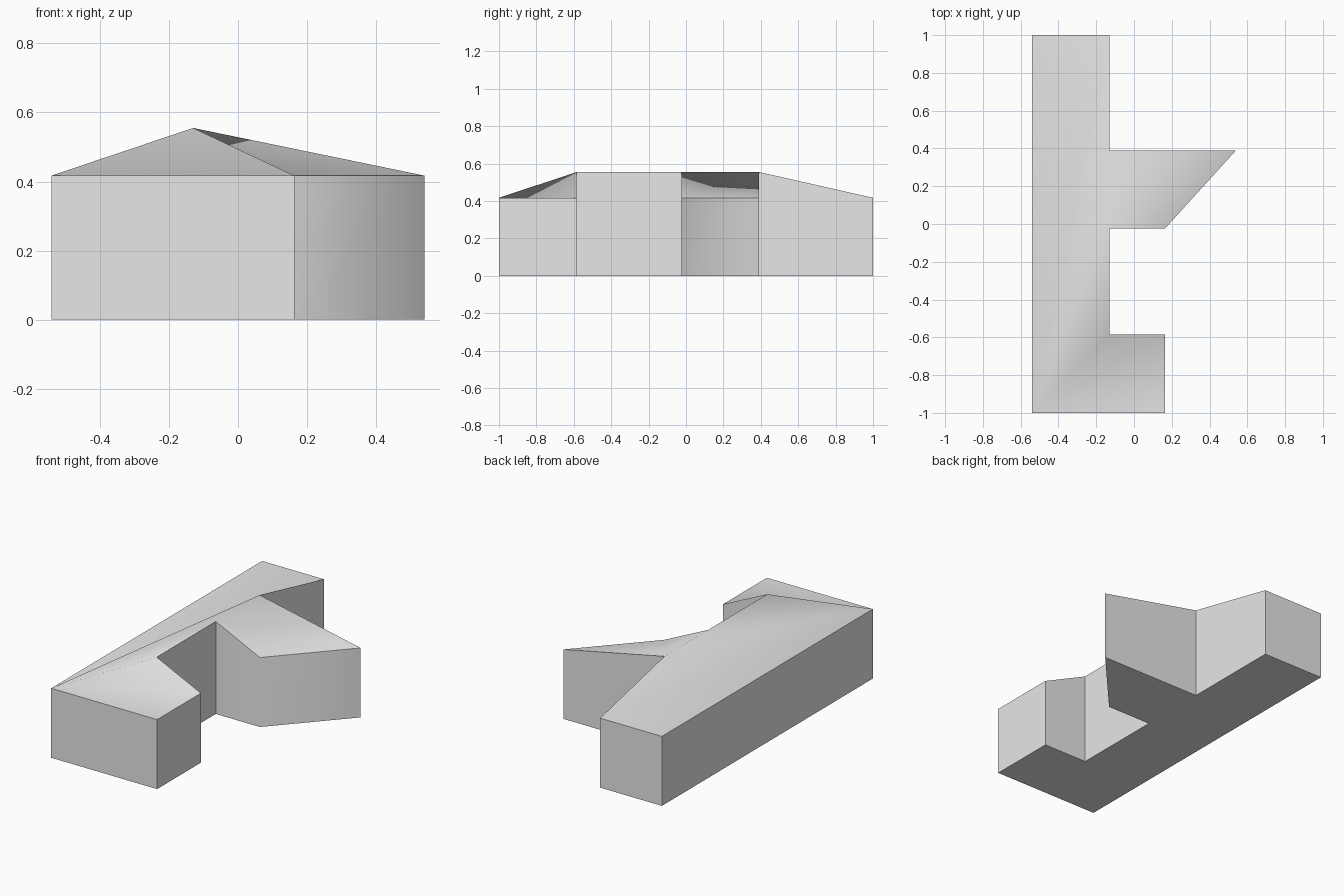
import bpy, bmesh
from math import radians

cube = bpy.data.objects.get("Cube")
if cube:
    bpy.data.objects.remove(cube, do_unlink=True)

EAVE, RIDGE = 0.417, 0.555

# Footprint corners, counter-clockwise; inner corners rise to the ridge
corners = {
    "A": (-0.54, -1.0, EAVE),
    "B": (0.163, -1.0, EAVE),
    "C": (0.163, -0.585, EAVE),
    "D": (-0.13, -0.585, RIDGE),
    "E": (-0.13, -0.025, RIDGE),
    "F": (0.163, -0.025, EAVE),
    "G": (0.54, 0.39, EAVE),
    "H": (-0.13, 0.39, RIDGE),
    "I": (-0.13, 1.0, EAVE),
    "J": (-0.54, 1.0, EAVE),
}
# Roof panels fanning out from the front corner, plus the angled wing
panels = ["ABC", "ACD", "ADE", "AEH", "AHI", "AIJ", "EFH", "FGH"]

bm = bmesh.new()
top = {k: bm.verts.new(p) for k, p in corners.items()}
base = {k: bm.verts.new((p[0], p[1], 0)) for k, p in corners.items()}
names = list(corners)

# Floor, walls and roof
bm.faces.new([base[k] for k in reversed(names)])
for a, b in zip(names, names[1:] + names[:1]):
    bm.faces.new([base[a], base[b], top[b], top[a]])
for panel in panels:
    bm.faces.new([top[k] for k in panel])
bm.normal_update()

mesh = bpy.data.meshes.new("building")
bm.to_mesh(mesh)
bm.free()
building = bpy.data.objects.new("building", mesh)
bpy.context.collection.objects.link(building)

# Plain light grey all over
grey = bpy.data.materials.new("light_grey")
grey.use_nodes = True
colour = (0.8, 0.8, 0.8, 1)
grey.diffuse_color = colour
grey.node_tree.nodes["Principled BSDF"].inputs["Base Color"].default_value = colour
mesh.materials.append(grey)

# Soft roof, crisp walls
bpy.ops.object.select_all(action="DESELECT")
building.select_set(True)
bpy.context.view_layer.objects.active = building
bpy.ops.object.shade_smooth_by_angle(angle=radians(60))
